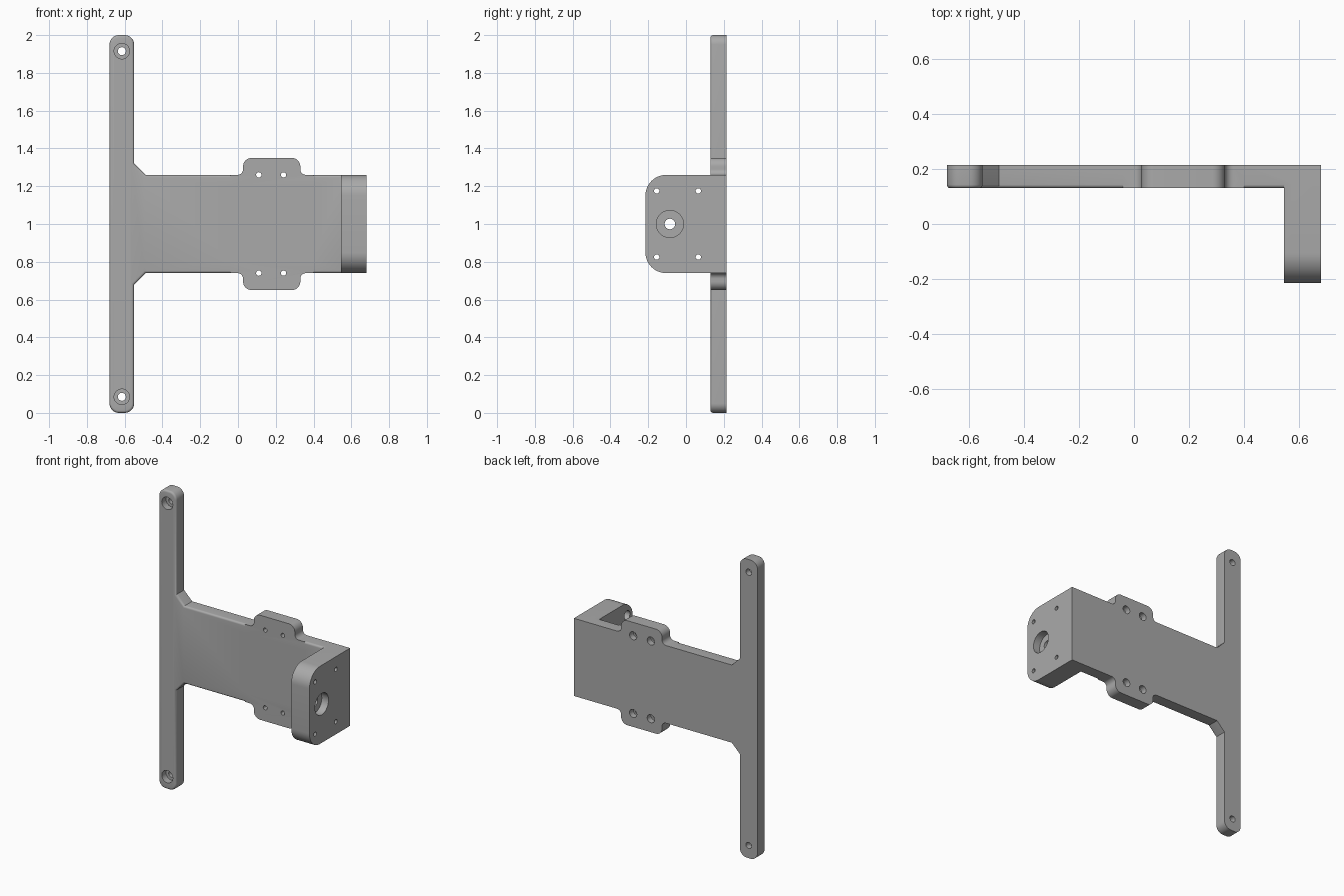
import bpy, bmesh, math
from mathutils import Vector, Matrix

cube = bpy.data.objects.get("Cube")
if cube:
    bpy.data.objects.remove(cube)

FRONT, BACK, MID = 0.13, 0.215, 1.0
HALF = 0.26                      # half height of the arm
IN_X, OUT_X = 0.545, 0.68        # faces of the end flange

grey = bpy.data.materials.new("grey plastic")
grey.use_nodes = True
grey.diffuse_color = (0.4, 0.4, 0.4, 1)
grey.node_tree.nodes["Principled BSDF"].inputs["Base Color"].default_value = (0.4, 0.4, 0.4, 1)


def rounded(corners, steps=8):
    """Outline with every (u, v, radius) corner replaced by an arc."""
    out = []
    for i, (u, v, r) in enumerate(corners):
        p = Vector((u, v))
        if r == 0:
            out.append(p)
            continue
        a = (Vector(corners[i - 1][:2]) - p).normalized()
        b = (Vector(corners[(i + 1) % len(corners)][:2]) - p).normalized()
        half = a.angle(b) / 2
        centre = p + (a + b).normalized() * r / math.sin(half)
        start, end = p + a * r / math.tan(half) - centre, p + b * r / math.tan(half) - centre
        sweep = start.angle(end)
        for k in range(steps + 1):
            t = k / steps
            arc = start * math.sin((1 - t) * sweep) + end * math.sin(t * sweep)
            out.append(centre + arc / math.sin(sweep))
    return out


def extrude(name, outline, place, depth, bevel=0):
    """Solid from an outline; place maps (u, v) to space, depth is the sweep."""
    bm = bmesh.new()
    face = bm.faces.new([bm.verts.new(place(p)) for p in outline])
    rim = list(face.edges)
    ext = bmesh.ops.extrude_face_region(bm, geom=[face], use_keep_orig=True)
    moved = [g for g in ext["geom"] if isinstance(g, bmesh.types.BMVert)]
    bmesh.ops.translate(bm, verts=moved, vec=depth)
    bmesh.ops.recalc_face_normals(bm, faces=bm.faces)
    if bevel:
        bmesh.ops.bevel(bm, geom=rim, offset=bevel, segments=4, profile=0.5, affect='EDGES')
    mesh = bpy.data.meshes.new(name)
    bm.to_mesh(mesh)
    bm.free()
    mesh.materials.append(grey)
    obj = bpy.data.objects.new(name, mesh)
    bpy.context.collection.objects.link(obj)
    return obj


def combine(base, other, operation):
    bpy.context.view_layer.objects.active = base
    mod = base.modifiers.new(operation.lower(), 'BOOLEAN')
    mod.operation, mod.solver, mod.object = operation, 'EXACT', other
    bpy.ops.object.modifier_apply(modifier=mod.name)
    bpy.data.objects.remove(other)


def drill(base, centre, axis, radius, length):
    """Round hole centred on a point along 'x' or 'y'."""
    turn = Matrix.Rotation(math.pi / 2, 4, 'Y' if axis == 'x' else 'X')
    bm = bmesh.new()
    bmesh.ops.create_cone(bm, cap_ends=True, segments=32, radius1=radius, radius2=radius,
                          depth=length, matrix=Matrix.Translation(centre) @ turn)
    mesh = bpy.data.meshes.new("hole_cutter")
    bm.to_mesh(mesh)
    bm.free()
    mesh.materials.append(grey)
    cutter = bpy.data.objects.new("hole_cutter", mesh)
    cutter.hide_render = True
    bpy.context.collection.objects.link(cutter)
    combine(base, cutter, 'DIFFERENCE')


def on_front(p):
    return (p.x, FRONT, MID + p.y)


# Long cross bar and arm, with eased front edges
upper = [(0.6, HALF, 0), (-0.49, HALF, 0), (-0.55, 0.32, 0), (-0.55, 1, 0.05), (-0.68, 1, 0.05)]
lower = [(u, -v, r) for u, v, r in reversed(upper)]
bracket = extrude("mounting_bracket", rounded(upper + lower), on_front,
                  (0, BACK - FRONT, 0), bevel=0.013)

# Side tabs with flared roots
for side in (1, -1):
    tab = [(-0.04, 0.2, 0), (-0.04, HALF, 0), (0.027, HALF, 0.03), (0.027, 0.35, 0.045),
           (0.33, 0.35, 0.045), (0.33, HALF, 0.03), (0.4, HALF, 0), (0.4, 0.2, 0)]
    outline = rounded([(u, side * v, r) for u, v, r in tab])
    combine(bracket, extrude("side_tab", outline, on_front, (0, BACK - FRONT, 0)), 'UNION')

# End flange
flange = [(BACK, -HALF, 0), (BACK, HALF, 0), (-BACK, HALF, 0.11), (-BACK, -HALF, 0.11)]
combine(bracket, extrude("end_flange", rounded(flange, 12),
                         lambda p: (IN_X, p.x, MID + p.y), (OUT_X - IN_X, 0, 0)), 'UNION')

for side in (1, -1):
    # Countersunk holes at the bar ends
    z = MID + side * 0.915
    drill(bracket, (-0.615, 0.17, z), 'y', 0.021, 0.4)
    drill(bracket, (-0.615, FRONT, z), 'y', 0.041, 0.09)
    # Tab holes, widened at the back
    for x in (0.11, 0.241):
        z = MID + side * HALF
        drill(bracket, (x, 0.17, z), 'y', 0.014, 0.4)
        drill(bracket, (x, BACK, z), 'y', 0.027, 0.08)
    # Flange holes, widened on the inside
    for y in (-0.155, 0.065):
        z = MID + side * 0.175
        drill(bracket, (0.61, y, z), 'x', 0.014, 0.4)
        drill(bracket, (IN_X, y, z), 'x', 0.03, 0.1)

# Central stepped bore in the flange
drill(bracket, (0.61, -0.085, MID), 'x', 0.028, 0.4)
drill(bracket, (OUT_X, -0.085, MID), 'x', 0.072, 0.1)

bpy.ops.object.select_all(action='DESELECT')
bracket.select_set(True)
bpy.context.view_layer.objects.active = bracket
bpy.ops.object.shade_smooth_by_angle(angle=math.radians(30))
